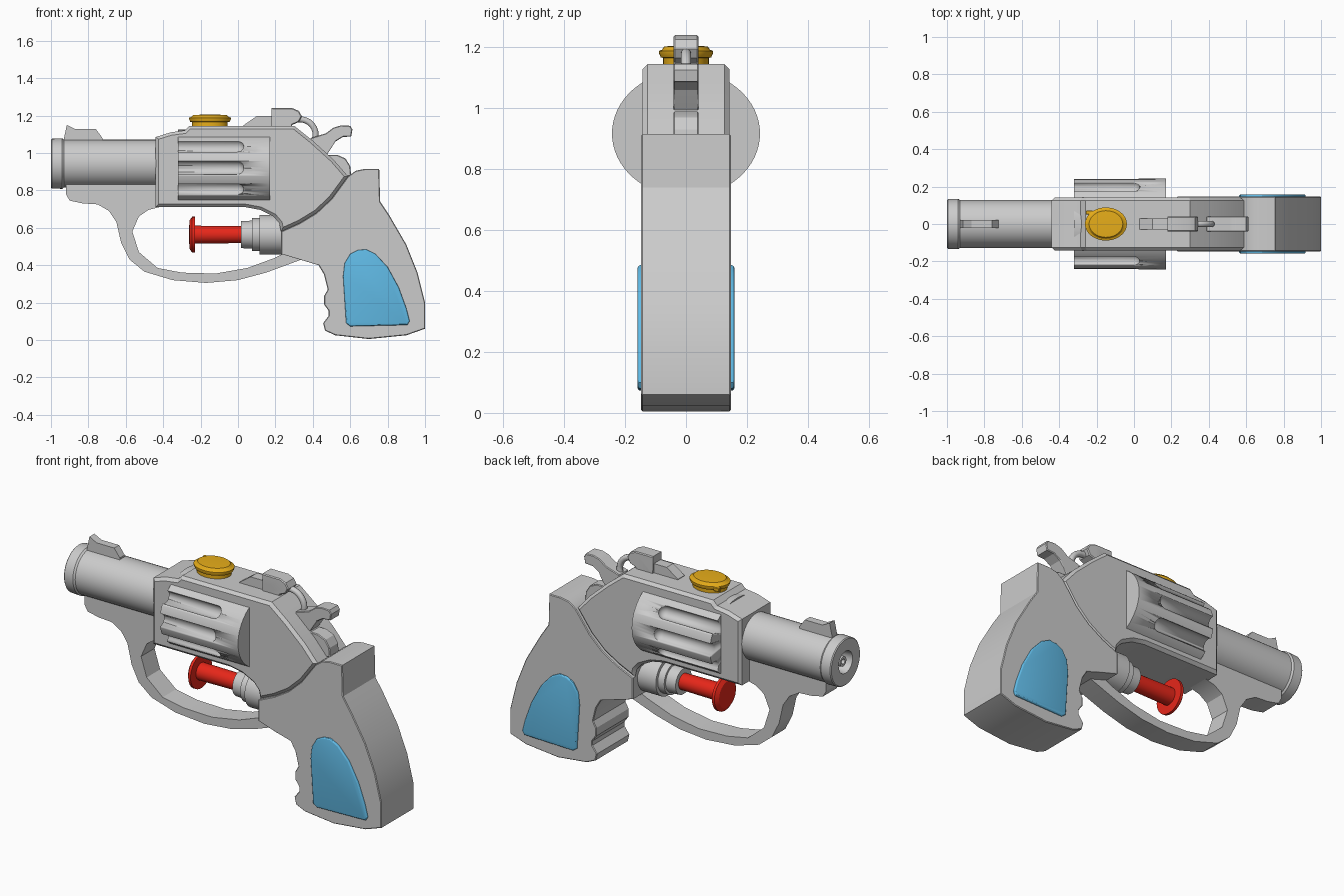
import bpy, bmesh, math
from mathutils import Matrix

def material(name, rgb):
    m = bpy.data.materials.new(name)
    m.diffuse_color = (*rgb, 1)
    return m

RED = material("red", (0.8, 0.02, 0.01))
ORANGE = material("orange", (0.8, 0.42, 0.01))
BLUE = material("blue", (0.12, 0.5, 0.8))

def finish(name, bm, mat=None, angle=30):
    bmesh.ops.recalc_face_normals(bm, faces=bm.faces)
    me = bpy.data.meshes.new(name)
    bm.to_mesh(me)
    bm.free()
    ob = bpy.data.objects.new(name, me)
    bpy.context.collection.objects.link(ob)
    if mat:
        me.materials.append(mat)
    bpy.ops.object.select_all(action='DESELECT')
    ob.select_set(True)
    bpy.context.view_layer.objects.active = ob
    bpy.ops.object.shade_smooth_by_angle(angle=math.radians(angle))
    return ob

def prism(name, pts, y0, y1, bevel=0, segs=1, mat=None):
    """Extrude an x,z outline from y0 to y1, bevelling only the cap rims."""
    bm = bmesh.new()
    face = bm.faces.new([bm.verts.new((x, y0, z)) for x, z in pts])
    ext = bmesh.ops.extrude_face_region(bm, geom=[face], use_keep_orig=True)
    for v in ext['geom']:
        if isinstance(v, bmesh.types.BMVert):
            v.co.y = y1
    if bevel:
        rim = [e for e in bm.edges if abs(e.verts[0].co.y - e.verts[1].co.y) < 1e-6]
        bmesh.ops.bevel(bm, geom=rim, offset=bevel, segments=segs, profile=0.5, affect='EDGES')
    return finish(name, bm, mat, 25)

def lathe(name, prof, matrix, sides=40, mat=None):
    """Revolve (distance, radius) pairs about the local x axis."""
    bm = bmesh.new()
    vs = [bm.verts.new((x, 0, r)) for x, r in prof]
    es = [bm.edges.new(p) for p in zip(vs, vs[1:])]
    bmesh.ops.spin(bm, geom=vs + es, cent=(0, 0, 0), axis=(1, 0, 0),
                   angle=math.tau, steps=sides, use_duplicate=False)
    bmesh.ops.remove_doubles(bm, verts=bm.verts, dist=1e-5)
    bm.transform(matrix)
    return finish(name, bm, mat)

T = Matrix.Translation

# Barrel with muzzle collar, bore and inner nozzle
lathe("barrel", [(-0.42, 0), (-0.42, 0.128), (-0.93, 0.128), (-0.94, 0.135), (-0.995, 0.133),
                 (-1, 0.128), (-1, 0.062), (-0.93, 0.055), (-0.93, 0.033), (-0.985, 0.028),
                 (-0.985, 0.014), (-0.95, 0.012), (-0.95, 0)], T((0, 0, 0.943)))
prism("front_sight", [(-0.93, 1.04), (-0.93, 1.08), (-0.915, 1.15), (-0.87, 1.127), (-0.76, 1.127),
                      (-0.725, 1.08), (-0.725, 1.04)], -0.022, 0.022)

# Main frame, its lower rear edge follows the grip
seam = [(0.23, 0.58), (0.33, 0.625), (0.42, 0.68), (0.5, 0.755), (0.588, 0.875)]
prism("frame", [(-0.44, 0.71), (0.04, 0.71), (0.12, 0.695), (0.19, 0.66), (0.22, 0.625)] + seam +
      [(0.51, 0.965), (0.4, 1.065), (0.3, 1.145), (-0.26, 1.145), (-0.285, 1.12), (-0.36, 1.11), (-0.44, 1.085)],
      -0.142, 0.142, 0.016)

# Grip with finger grooves
prism("grip", seam + [(0.63, 0.905), (0.68, 0.915), (0.755, 0.915), (0.76, 0.74), (0.81, 0.665),
                      (0.9, 0.51), (0.96, 0.36), (1.0, 0.2), (1.0, 0.06), (0.9, 0.025), (0.7, 0.005),
                      (0.52, 0.025), (0.465, 0.05), (0.455, 0.09), (0.485, 0.13), (0.485, 0.155),
                      (0.46, 0.19), (0.46, 0.235), (0.48, 0.27), (0.46, 0.35), (0.43, 0.4),
                      (0.33, 0.43), (0.23, 0.46)], -0.147, 0.147, 0.004)

# Coloured grip panels
panel = [(0.6, 0.073), (0.578, 0.09), (0.562, 0.34), (0.57, 0.41), (0.6, 0.46), (0.64, 0.48), (0.685, 0.485),
         (0.735, 0.46), (0.8, 0.39), (0.86, 0.28), (0.9, 0.17), (0.918, 0.1), (0.905, 0.08)]
for side, s in (("front", -1), ("back", 1)):
    prism("grip_panel_" + side, panel, s * 0.12, s * 0.159, 0.01, 3, BLUE)

# Trigger guard and the rail under the barrel
prism("trigger_guard", [(-0.92, 0.84), (-0.92, 0.78), (-0.9, 0.745), (-0.83, 0.73), (-0.75, 0.725),
                        (-0.69, 0.69), (-0.65, 0.63), (-0.625, 0.52), (-0.58, 0.43), (-0.5, 0.365),
                        (-0.35, 0.32), (-0.17, 0.305), (0, 0.32), (0.15, 0.36), (0.34, 0.43), (0.3, 0.49),
                        (0.2, 0.44), (0.05, 0.385), (-0.12, 0.355), (-0.3, 0.36), (-0.43, 0.385),
                        (-0.53, 0.47), (-0.565, 0.58), (-0.53, 0.66), (-0.48, 0.695), (-0.42, 0.71),
                        (-0.42, 0.84)], -0.06, 0.06)

# Fluted drum
drum = lathe("drum", [(-0.32, 0), (-0.32, 1), (0.17, 1), (0.17, 0)],
             T((0, 0, 0.917)) @ Matrix.Diagonal((1, 0.243, 0.207, 1)), 64)
for s in (-1, 1):
    for a in (-33, 1, 35):
        t = math.radians(a)
        cap = [(-0.4, 0), (-0.4, 0.036)] + [(-0.005 + 0.036 * math.sin(k * math.pi / 12),
                                            0.036 * math.cos(k * math.pi / 12)) for k in range(7)]
        cut = lathe("flute_cutter", cap, T((0, s * 0.24 * math.cos(t), 0.917 + 0.204 * math.sin(t))), 20)
        cut.hide_render = True
        cut.hide_set(True)
        mod = drum.modifiers.new("flute", 'BOOLEAN')
        mod.object, mod.operation, mod.solver = cut, 'DIFFERENCE', 'EXACT'

# Pump trigger: stepped collar and red plunger
axis = T((0, 0, 0.563))
lathe("pump_collar", [(0.015, 0), (0.015, 0.072), (0.075, 0.075), (0.075, 0.088), (0.115, 0.088),
                      (0.115, 0.106), (0.28, 0.106), (0.28, 0)], axis)
lathe("pump_plunger", [(-0.262, 0), (-0.26, 0.075), (-0.245, 0.096), (-0.23, 0.096), (-0.23, 0.048),
                       (0.03, 0.045), (0.03, 0)], axis, 32, RED)

# Filler cap with its pull tab
up = T((-0.15, 0, 1.13)) @ Matrix.Diagonal((1, 0.79, 1, 1)) @ Matrix.Rotation(-math.pi / 2, 4, 'Y')
lathe("filler_cap", [(0, 0), (0, 0.095), (0.035, 0.095), (0.037, 0.105), (0.05, 0.112), (0.058, 0.112),
                     (0.062, 0.1), (0.073, 0.09), (0.076, 0)], up, 40, ORANGE)
prism("cap_tab", [(-0.257, 1.166), (-0.22, 1.166), (-0.22, 1.188), (-0.257, 1.188)], 0.05, 0.072, 0.003, 1, ORANGE)

# Rear sight ramp, block and wire loop
prism("sight_ramp", [(0.03, 1.13), (0.03, 1.148), (0.1, 1.197), (0.18, 1.197), (0.18, 1.13)], -0.03, 0.03)
prism("rear_sight", [(0.18, 1.15), (0.18, 1.24), (0.29, 1.24), (0.325, 1.225), (0.342, 1.195),
                     (0.325, 1.165), (0.29, 1.15), (0.29, 1.13), (0.18, 1.13)], -0.041, 0.041, 0.005)
cu = bpy.data.curves.new("wire_loop", 'CURVE')
cu.dimensions, cu.bevel_depth, cu.bevel_resolution = '3D', 0.017, 3
sp = cu.splines.new('POLY')
sp.points.add(8)
for k, p in enumerate(sp.points):
    t = math.radians(95 - k * 14)
    p.co = (0.33 + 0.085 * math.cos(t), 0, 1.098 + 0.082 * math.sin(t), 1)
bpy.context.collection.objects.link(bpy.data.objects.new("wire_loop", cu))

# Hammer with thumb spur and lower lobe
prism("hammer", [(0.37, 1.03), (0.39, 1.08), (0.47, 1.105), (0.51, 1.135), (0.55, 1.147), (0.6, 1.145),
                 (0.612, 1.125), (0.605, 1.088), (0.56, 1.085), (0.52, 1.06), (0.495, 1.02), (0.475, 0.99),
                 (0.53, 0.99), (0.575, 0.97), (0.6, 0.93), (0.605, 0.88), (0.5, 0.85)], -0.041, 0.041, 0.004)
